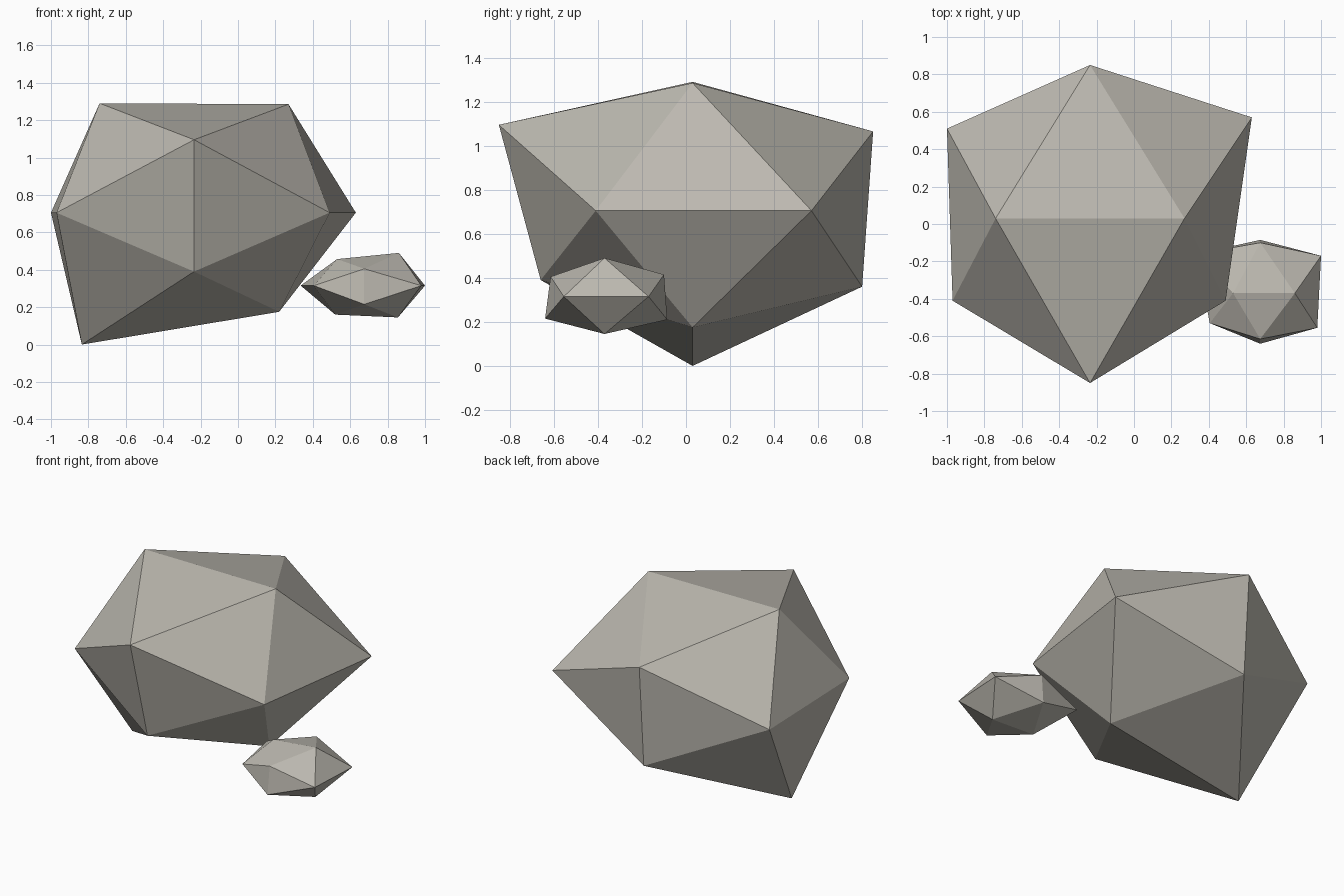
import bpy
import bmesh
from mathutils import Vector

cube = bpy.data.objects.get("Cube")
if cube:
    bpy.data.objects.remove(cube, do_unlink=True)

# Stone material
stone = bpy.data.materials.new("warm_grey_stone")
stone.use_nodes = True
colour = (0.50, 0.48, 0.43, 1.0)
stone.diffuse_color = colour
bsdf = stone.node_tree.nodes["Principled BSDF"]
bsdf.inputs["Base Color"].default_value = colour
bsdf.inputs["Roughness"].default_value = 0.9


def make_rock(name, ridge, ends, waist):
    """Twenty-sided rock: three crossed rectangles with shifted corners.
    ridge: (x, z) corners at a shared y; ends: (y, z) corners at a shared x;
    waist: (x, y) corners at a shared z."""
    (ridge_y, ridge_pts), (end_x, end_pts), (waist_z, waist_pts) = ridge, ends, waist
    golden = (1 + 5 ** 0.5) / 2
    signs = [(-1, 1), (1, 1), (-1, -1), (1, -1)]
    bm = bmesh.new()
    target = {}
    for (a, b), (rx, rz), (ey, ez), (wx, wy) in zip(signs, ridge_pts, end_pts, waist_pts):
        target[bm.verts.new((a, 0, b * golden))] = Vector((rx, ridge_y, rz))
        target[bm.verts.new((0, a * golden, b))] = Vector((end_x, ey, ez))
        target[bm.verts.new((a * golden, b, 0))] = Vector((wx, wy, waist_z))
    # Regular faces first, then pull each corner to its chipped position
    bmesh.ops.convex_hull(bm, input=list(bm.verts))
    for vert, position in target.items():
        vert.co = position
    bmesh.ops.recalc_face_normals(bm, faces=bm.faces)
    mesh = bpy.data.meshes.new(name)
    bm.to_mesh(mesh)
    bm.free()
    mesh.materials.append(stone)
    rock = bpy.data.objects.new(name, mesh)
    bpy.context.scene.collection.objects.link(rock)
    return rock


# Large boulder
make_rock(
    "large_rock",
    ridge=(0.03, [(-0.74, 1.29), (0.27, 1.285), (-0.835, 0.0), (0.22, 0.175)]),
    ends=(-0.235, [(-0.85, 1.095), (0.85, 1.065), (-0.66, 0.39), (0.80, 0.36)]),
    waist=(0.705, [(-1.0, 0.51), (0.63, 0.57), (-0.97, -0.41), (0.49, -0.41)]),
)

# Small flat stone beside it
make_rock(
    "small_rock",
    ridge=(-0.37, [(0.53, 0.457), (0.86, 0.49), (0.52, 0.16), (0.855, 0.145)]),
    ends=(0.675, [(-0.615, 0.405), (-0.10, 0.415), (-0.64, 0.215), (-0.085, 0.21)]),
    waist=(0.315, [(0.335, -0.16), (1.0, -0.17), (0.405, -0.53), (0.98, -0.555)]),
)
